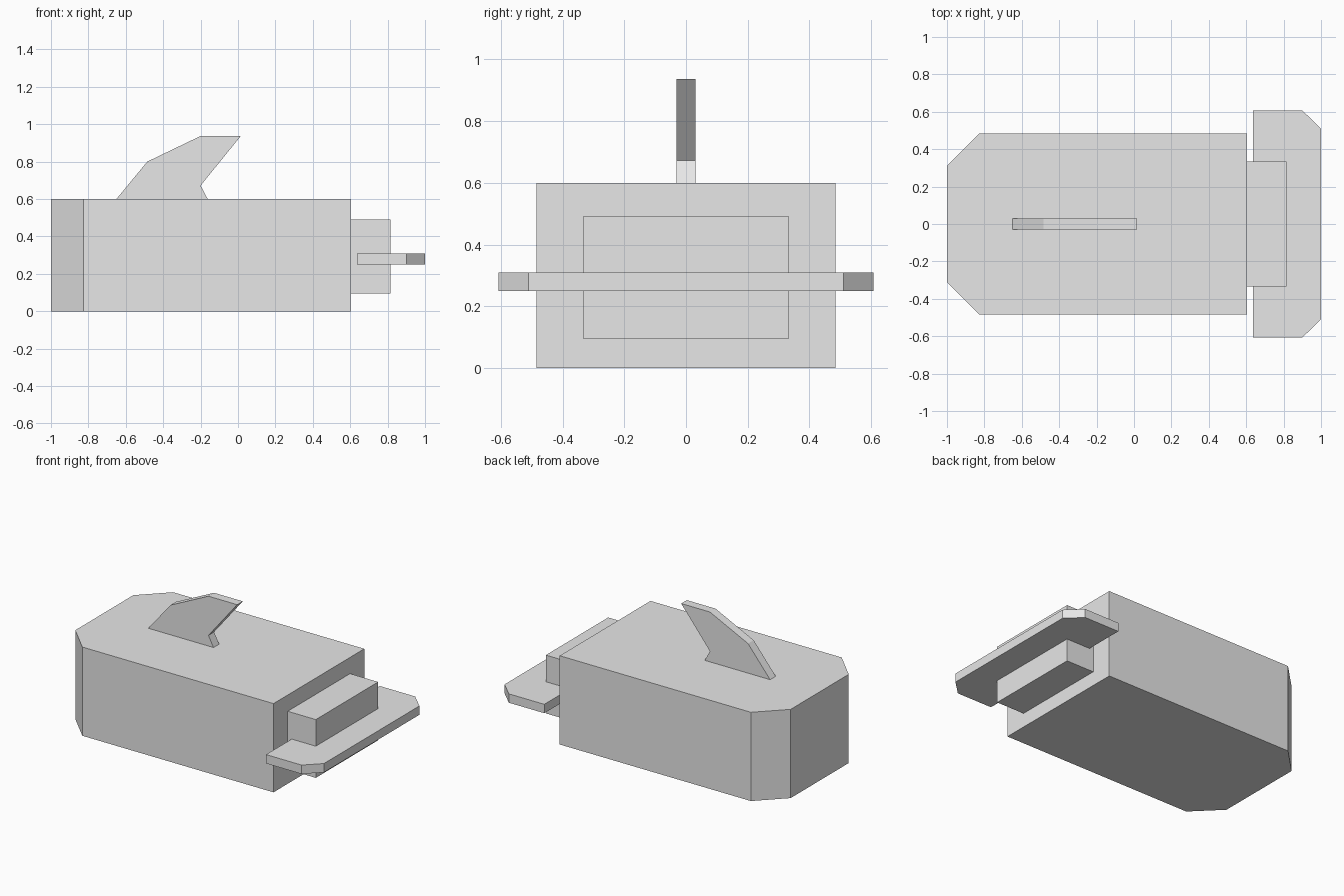
import bpy
import bmesh
from mathutils import Vector

cube = bpy.data.objects.get("Cube")
if cube:
    bpy.data.objects.remove(cube, do_unlink=True)

grey = bpy.data.materials.new("plain_grey")
grey.use_nodes = True
grey.diffuse_color = (0.8, 0.8, 0.8, 1)
grey.node_tree.nodes["Principled BSDF"].inputs["Base Color"].default_value = (0.8, 0.8, 0.8, 1)


def extrude_outline(name, points, offset):
    """Fill a closed outline and extrude it along the offset vector."""
    bm = bmesh.new()
    face = bm.faces.new([bm.verts.new(p) for p in points])
    top = bmesh.ops.extrude_face_region(bm, geom=[face])["geom"]
    verts = [g for g in top if isinstance(g, bmesh.types.BMVert)]
    bmesh.ops.translate(bm, verts=verts, vec=Vector(offset))
    # extrusion may drop the starting face, so close the base if it is open
    bmesh.ops.holes_fill(bm, edges=[e for e in bm.edges if e.is_boundary])
    bmesh.ops.recalc_face_normals(bm, faces=bm.faces)
    mesh = bpy.data.meshes.new(name)
    bm.to_mesh(mesh)
    bm.free()
    mesh.materials.append(grey)
    obj = bpy.data.objects.new(name, mesh)
    bpy.context.collection.objects.link(obj)
    return obj


def slab(name, half, z0, z1):
    """Plan outline mirrored across y, raised from z0 to z1."""
    plan = half + [(x, -y) for x, y in reversed(half)]
    return extrude_outline(name, [(x, y, z0) for x, y in plan], (0, 0, z1 - z0))


# Body with chamfered nose
slab("body", [(0.605, 0.485), (-0.825, 0.485), (-1, 0.31)], 0, 0.6)

# Tail stem and flat tail with clipped corners
slab("tail_stem", [(0.605, 0.333), (0.815, 0.333)], 0.096, 0.49)
slab("tail_fin", [(0.635, 0.607), (0.9, 0.607), (1, 0.51)], 0.25, 0.31)

# Swept fin on the back
fin = [(-0.65, 0.6), (-0.485, 0.8), (-0.2, 0.937), (0.015, 0.937),
       (-0.2, 0.672), (-0.162, 0.6)]
extrude_outline("dorsal_fin", [(x, -0.03, z) for x, z in fin], (0, 0.06, 0))
